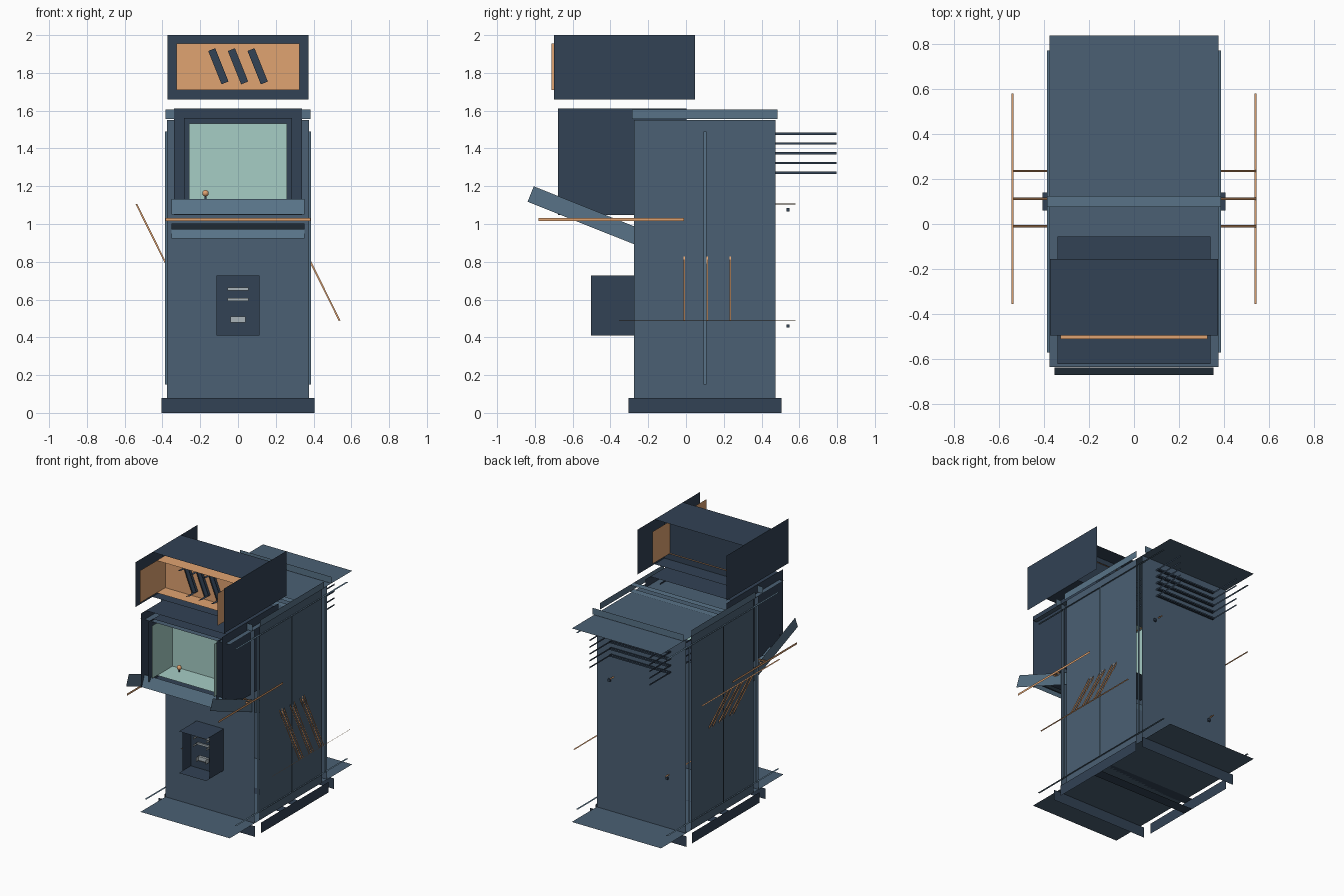
import bpy, bmesh
from math import pi
from mathutils import Matrix, Vector

if "Cube" in bpy.data.objects:
    bpy.data.objects.remove(bpy.data.objects["Cube"])


def material(name, rgb):
    m = bpy.data.materials.new(name)
    m.diffuse_color = (*rgb, 1)
    m.use_nodes = True
    m.node_tree.nodes["Principled BSDF"].inputs["Base Color"].default_value = m.diffuse_color
    return m


BODY = material("slate_paint", (0.07, 0.117, 0.174))
DARK = material("dark_paint", (0.032, 0.054, 0.089))
LIGHT = material("light_slate", (0.098, 0.171, 0.242))
ORANGE = material("orange_accent", (0.745, 0.366, 0.165))
GLASS = material("screen_glass", (0.38, 0.61, 0.56))
METAL = material("slot_metal", (0.40, 0.456, 0.485))


def panel_box(name, mat, loc, size, rot=(0, 0, 0)):
    """Six loose panels, every one width x height, set at the box's six sides."""
    w, d, h = size
    bm = bmesh.new()
    sheet = [(-w / 2, -h / 2), (w / 2, -h / 2), (w / 2, h / 2), (-w / 2, h / 2)]
    turns = [
        (Matrix.Identity(4), d / 2),
        (Matrix.Rotation(pi, 4, 'Z'), d / 2),
        (Matrix.Rotation(pi / 2, 4, 'Z'), w / 2),
        (Matrix.Rotation(-pi / 2, 4, 'Z'), w / 2),
        (Matrix.Rotation(pi / 2, 4, 'X'), h / 2),
        (Matrix.Rotation(-pi / 2, 4, 'X'), h / 2),
    ]
    for turn, off in turns:
        bm.faces.new([bm.verts.new(turn @ Vector((x, -off, z))) for x, z in sheet])
    me = bpy.data.meshes.new(name)
    bm.to_mesh(me)
    bm.free()
    me.materials.append(mat)
    ob = bpy.data.objects.new(name, me)
    ob.location = loc
    ob.rotation_euler = rot
    bpy.context.collection.objects.link(ob)
    return ob


# Cabinet: plinth, body, cap
panel_box("plinth", DARK, (0, 0.10, 0.04), (0.81, 0.95, 0.08))
panel_box("cabinet_body", BODY, (0, 0.10, 0.815), (0.75, 0.87, 1.47))
panel_box("top_cap", LIGHT, (0, 0.10, 1.58), (0.77, 0.95, 0.05))

# Side panels with three slanted stripes each
for side, s in (("left", -1), ("right", 1)):
    panel_box(f"{side}_side_panel", LIGHT, (s * 0.378, 0.10, 0.82), (0.015, 0.80, 1.34))
    for i in range(3):
        panel_box(f"{side}_stripe_{i + 1}", ORANGE,
                  (s * 0.385, -0.01 + 0.122 * i, 0.797),
                  (0.009, 0.05, 0.69), (0, -0.46, 0))

# Lit sign with three slashes
panel_box("sign_box", DARK, (0, -0.325, 1.83), (0.745, 0.10, 0.34))
panel_box("sign_face", ORANGE, (0, -0.388, 1.832), (0.65, 0.04, 0.245))
for i in range(3):
    panel_box(f"sign_slash_{i + 1}", DARK, (-0.104 + 0.104 * i, -0.41, 1.835),
              (0.04, 0.02, 0.19), (0, -0.38, 0))

# Monitor
panel_box("monitor_surround", DARK, (0, -0.338, 1.33), (0.68, 0.08, 0.565))
panel_box("monitor_bezel", DARK, (0, -0.383, 1.33), (0.57, 0.03, 0.46))
panel_box("screen", GLASS, (0, -0.398, 1.333), (0.52, 0.03, 0.40))

# Control deck and trim
panel_box("control_deck", LIGHT, (0, -0.495, 1.028), (0.705, 0.34, 0.088), (-0.38, 0, 0))
panel_box("deck_trim", ORANGE, (0, -0.396, 1.023), (0.77, 0.04, 0.016))

# Joystick
bpy.ops.mesh.primitive_cylinder_add(vertices=12, radius=0.005, depth=0.10,
                                    location=(-0.172, -0.46, 1.105))
stick = bpy.context.object
stick.name = "joystick_shaft"
stick.data.materials.append(DARK)
bpy.ops.mesh.primitive_uv_sphere_add(segments=16, ring_count=10, radius=0.017,
                                     location=(-0.172, -0.46, 1.163))
ball = bpy.context.object
ball.name = "joystick_ball"
ball.data.materials.append(ORANGE)
bpy.ops.object.shade_smooth_by_angle()

# Coin door, slots and return cup
panel_box("coin_door", DARK, (0, -0.388, 0.569), (0.228, 0.03, 0.316))
for i, z in enumerate((0.655, 0.60)):
    panel_box(f"coin_slot_{i + 1}", METAL, (0, -0.405, z), (0.11, 0.015, 0.015))
panel_box("coin_return", METAL, (0, -0.405, 0.494), (0.08, 0.02, 0.032))

# Rear vents and fasteners
for i in range(5):
    panel_box(f"rear_vent_{i + 1}", DARK, (0, 0.548, 1.272 + 0.0515 * i), (0.50, 0.03, 0.012))
for i, (x, z) in enumerate(((0.265, 1.075), (-0.22, 0.46))):
    panel_box(f"rear_fastener_{i + 1}", DARK, (x, 0.54, z), (0.018, 0.018, 0.018))
